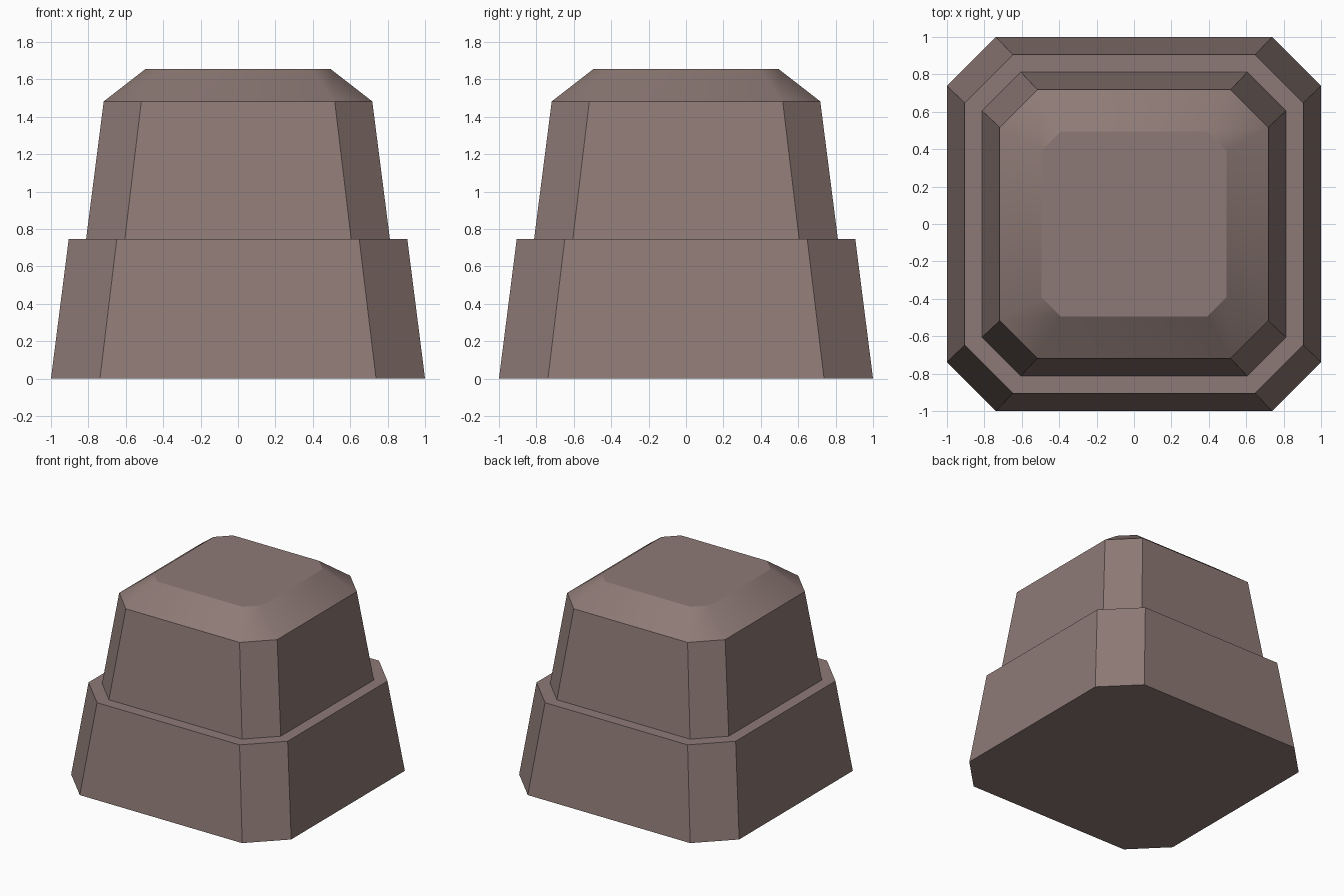
import bpy
import bmesh
import math

cube = bpy.data.objects.get("Cube")
if cube:
    bpy.data.objects.remove(cube, do_unlink=True)

# Single stone colour
stone = bpy.data.materials.new("warm_grey_stone")
stone.use_nodes = True
colour = (0.27, 0.195, 0.18, 1.0)
stone.diffuse_color = colour
stone.node_tree.nodes["Principled BSDF"].inputs["Base Color"].default_value = colour


def chamfered_square(half, flat):
    """Corners of a square with cut corners, counter-clockwise."""
    points = []
    for quarter in range(4):
        c, s = round(math.cos(quarter * math.pi / 2)), round(math.sin(quarter * math.pi / 2))
        for x, y in ((half, -flat), (half, flat)):
            points.append((x * c - y * s, x * s + y * c))
    return points


def stacked_block(name, levels):
    """Closed solid skinned through (z, half width, half flat) levels."""
    bm = bmesh.new()
    rings = [[bm.verts.new((x, y, z)) for x, y in chamfered_square(half, flat)]
             for z, half, flat in levels]
    for low, high in zip(rings, rings[1:]):
        for i in range(8):
            j = (i + 1) % 8
            bm.faces.new((low[i], low[j], high[j], high[i]))
    bm.faces.new(rings[0][::-1])
    bm.faces.new(rings[-1])
    mesh = bpy.data.meshes.new(name)
    bm.to_mesh(mesh)
    bm.free()
    mesh.materials.append(stone)
    obj = bpy.data.objects.new(name, mesh)
    bpy.context.collection.objects.link(obj)
    bpy.ops.object.select_all(action="DESELECT")
    obj.select_set(True)
    bpy.context.view_layer.objects.active = obj
    bpy.ops.object.shade_smooth_by_angle(angle=math.radians(30))
    return obj


# Tapered base, ledge, upper tier and bevelled cap in one solid
stacked_block("stepped_pedestal", [
    (0.0, 1.0, 0.738),
    (0.747, 0.905, 0.648),
    (0.747, 0.812, 0.605),
    (1.482, 0.718, 0.517),
    (1.655, 0.495, 0.39),
])
